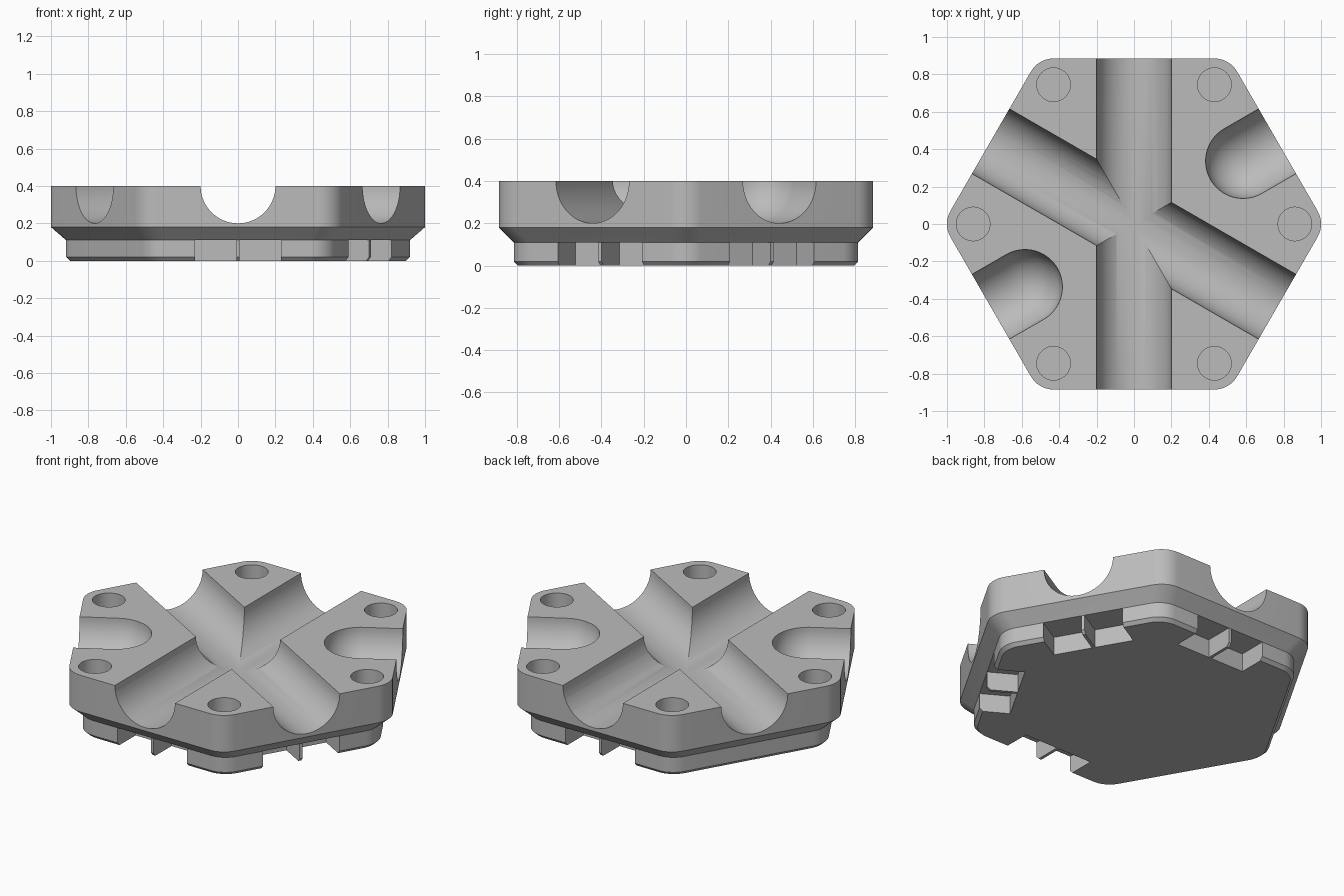
import bpy, bmesh, math
from mathutils import Matrix, Vector

cube = bpy.data.objects.get("Cube")
if cube:
    bpy.data.objects.remove(cube)

grey = bpy.data.materials.new("plain grey")
grey.use_nodes = True
GREY = (0.5, 0.5, 0.5, 1)
grey.diffuse_color = GREY
grey.node_tree.nodes["Principled BSDF"].inputs["Base Color"].default_value = GREY

SIDE, WAIST, TOP = 0.885, 0.815, 0.4   # apothems and tile height
GROOVE = 0.2                           # channel radius


def circle(radius, n=64):
    return [(radius * math.cos(2 * math.pi * i / n),
             radius * math.sin(2 * math.pi * i / n)) for i in range(n)]


def rounded_hexagon(apothem, radius=0.14, steps=8):
    """Hexagon with corners on x, each rounded by a short arc."""
    reach = (apothem - radius) / math.cos(math.pi / 6)
    points = []
    for k in range(6):
        mid = k * math.pi / 3
        for s in range(steps + 1):
            a = mid + (s / steps - 0.5) * math.pi / 3
            points.append((reach * math.cos(mid) + radius * math.cos(a),
                           reach * math.sin(mid) + radius * math.sin(a)))
    return points


def new_object(name, bm):
    bmesh.ops.recalc_face_normals(bm, faces=bm.faces[:])
    mesh = bpy.data.meshes.new(name)
    bm.to_mesh(mesh)
    bm.free()
    mesh.materials.append(grey)
    obj = bpy.data.objects.new(name, mesh)
    bpy.context.collection.objects.link(obj)
    return obj


def loft(name, rings, matrix=Matrix()):
    """Skin a stack of (outline, height) rings and cap both ends."""
    bm = bmesh.new()
    loops = [[bm.verts.new((x, y, z)) for x, y in outline] for outline, z in rings]
    for low, high in zip(loops, loops[1:]):
        for i in range(len(low)):
            j = (i + 1) % len(low)
            bm.faces.new((low[i], low[j], high[j], high[i]))
    bm.faces.new(loops[0][::-1])
    bm.faces.new(loops[-1])
    bm.transform(matrix)
    return new_object(name, bm)


def box(name, low, high, matrix):
    bm = bmesh.new()
    low, high = Vector(low), Vector(high)
    bmesh.ops.create_cube(bm, size=1, matrix=Matrix.Translation((low + high) / 2)
                          @ Matrix.Diagonal((*(high - low), 1)))
    bm.transform(matrix)
    return new_object(name, bm)


def turn(degrees):
    return Matrix.Rotation(math.radians(degrees), 4, "Z")


def along(degrees):
    """Lay a z-axis shape flat at the top surface, pointing outward."""
    return Matrix.Translation((0, 0, TOP)) @ turn(degrees) @ Matrix.Rotation(math.pi / 2, 4, "Y")


# Tile body with undercut waist and bevelled foot
body = loft("terrain_tile", [(rounded_hexagon(a), z) for a, z in (
    (0.797, 0), (WAIST, 0.02), (WAIST, 0.11), (SIDE, 0.18), (SIDE, TOP))])
cutters = []

# Two channels crossing at the centre
for angle in (90, -30):
    cutters.append(loft("channel_cutter", [(circle(GROOVE), -1.2), (circle(GROOVE), 1.2)],
                        along(angle)))

# Two short pockets with ball ends
for angle in (30, 210):
    start, steps = 0.673, 16
    rings = []
    for i in range(steps + 1):
        a = max(i / steps * math.pi / 2, 0.01)
        rings.append((circle(GROOVE * math.sin(a)), start - GROOVE * math.cos(a)))
    rings.append((circle(GROOVE), 1.2))
    cutters.append(loft("pocket_cutter", rings, along(angle)))

# Round sockets near the corners, and clip notches split by a thin fin
for k in range(6):
    cutters.append(loft("socket_cutter", [(circle(0.09, 48), TOP - 0.12), (circle(0.09, 48), TOP + 0.1)],
                        turn(60 * k) @ Matrix.Translation((0.86, 0, 0))))
    for a, b in ((-0.23, -0.009), (0.009, 0.23)):
        cutters.append(box("notch_cutter", (WAIST - 0.17, a, -0.1), (1.0, b, 0.11),
                           turn(60 * k + 30)))

for cutter in cutters:
    cutter.hide_render = True
    mod = body.modifiers.new("cut", "BOOLEAN")
    mod.operation, mod.solver, mod.object = "DIFFERENCE", "EXACT", cutter

# Bake the cuts, drop the cutters and shade
bpy.context.view_layer.update()
baked = bpy.data.meshes.new_from_object(body.evaluated_get(bpy.context.evaluated_depsgraph_get()))
body.modifiers.clear()
body.data = baked
for cutter in cutters:
    bpy.data.objects.remove(cutter)
bpy.ops.object.select_all(action="DESELECT")
body.select_set(True)
bpy.context.view_layer.objects.active = body
bpy.ops.object.shade_smooth_by_angle(angle=math.radians(25))
